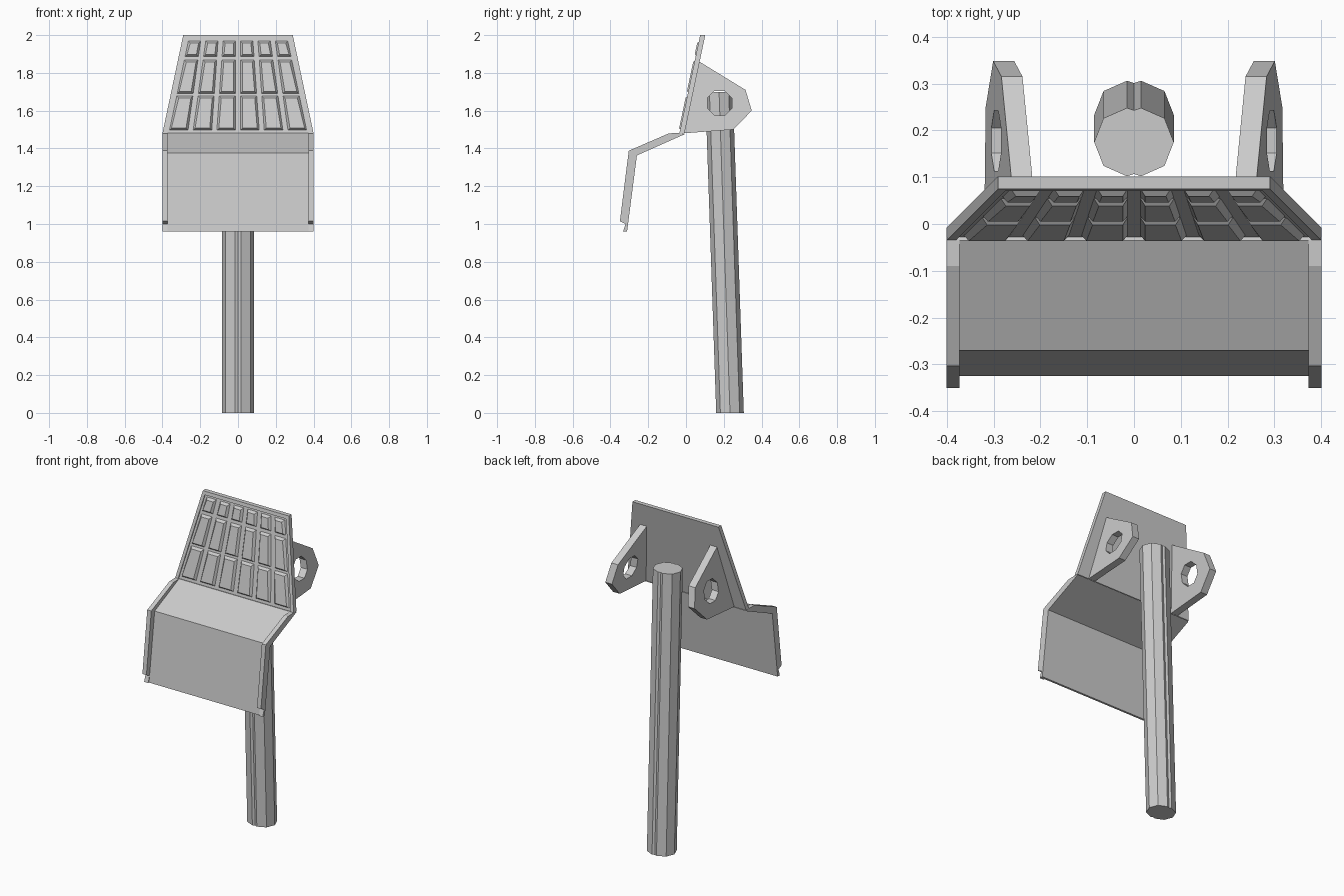
import bpy, bmesh, math
from mathutils import Vector

cube = bpy.data.objects.get("Cube")
if cube:
    bpy.data.objects.remove(cube, do_unlink=True)

GREY = (0.6, 0.6, 0.6, 1.0)
metal = bpy.data.materials.new("light grey")
metal.use_nodes = True
metal.diffuse_color = GREY
for node in metal.node_tree.nodes:
    if node.type == 'BSDF_PRINCIPLED':
        node.inputs["Base Color"].default_value = GREY


def loft(name, ring_a, ring_b):
    """Closed solid between two matching rings of points."""
    bm = bmesh.new()
    a = [bm.verts.new(p) for p in ring_a]
    b = [bm.verts.new(p) for p in ring_b]
    bm.faces.new(a)
    bm.faces.new(b[::-1])
    n = len(a)
    for i in range(n):
        j = (i + 1) % n
        bm.faces.new((a[i], b[i], b[j], a[j]))
    bmesh.ops.recalc_face_normals(bm, faces=bm.faces)
    mesh = bpy.data.meshes.new(name)
    bm.to_mesh(mesh)
    bm.free()
    mesh.materials.append(metal)
    obj = bpy.data.objects.new(name, mesh)
    bpy.context.collection.objects.link(obj)
    return obj


def extrude_x(name, profile, x0, x1):
    return loft(name, [(x0, y, z) for y, z in profile], [(x1, y, z) for y, z in profile])


# Leaning upper plate: front surface and half width at a given height
LOW, HIGH, SLOPE = 1.48, 2.0, 0.2115


def front_y(z):
    return -0.035 + (z - LOW) * SLOPE


def half_width(z):
    return 0.40 - (z - LOW) * SLOPE


def slab(name, corners, near, far, inset=0.0):
    """Solid lying on the leaning plate; the near face shrinks by inset."""
    cx = sum(c[0] for c in corners) / len(corners)
    cz = sum(c[1] for c in corners) / len(corners)
    back = [(x, front_y(z) + far, z) for x, z in corners]
    front = []
    for x, z in corners:
        x2 = x - math.copysign(inset, x - cx)
        z2 = z - math.copysign(inset, z - cz)
        front.append((x2, front_y(z2) + near, z2))
    return loft(name, front, back)


def band(left, right, z0, z1):
    """Four corners between two width functions."""
    return [(left(z0), z0), (right(z0), z0), (right(z1), z1), (left(z1), z1)]


slab("upper_plate", band(lambda z: -half_width(z), half_width, LOW, HIGH), 0.007, 0.027)
RIM = 0.02
slab("top_rim", band(lambda z: -half_width(z), half_width, HIGH - RIM, HIGH), 0.0, 0.01)
for side, label in ((1, "left"), (-1, "right")):
    slab(label + "_plate_rim", band(lambda z: side * half_width(z),
         lambda z: side * (half_width(z) - RIM), LOW, HIGH - RIM), 0.0, 0.01)

# Raised grip blocks in rows, tapering with the plate
for row, (z0, z1) in enumerate(((1.495, 1.68), (1.69, 1.87), (1.885, 1.97))):
    for col in range(-3, 3):
        left = lambda z: col / 3 * (half_width(z) - 0.02) + 0.012
        right = lambda z: (col + 1) / 3 * (half_width(z) - 0.02) - 0.012
        slab(f"grip_block_{row}_{col + 3}", band(left, right, z0, z1), -0.007, 0.009, 0.012)

# Bent lower panel with raised side rims
back_edge = [(-0.312, 0.96), (-0.26, 1.363), (-0.008, 1.475)]
extrude_x("lower_panel", back_edge + [(-0.035, 1.482), (-0.27, 1.375), (-0.325, 0.96)],
          -0.375, 0.375)
rim_profile = back_edge + [(-0.035, 1.482), (-0.09, 1.48), (-0.303, 1.388),
                           (-0.35, 1.015), (-0.32, 1.0), (-0.333, 0.96)]
for side, label in ((1, "left"), (-1, "right")):
    extrude_x(label + "_lower_rim", rim_profile, side * 0.373, side * 0.40)

# Leaning mounting lugs with an eight-sided hole
lug_profile = [(-0.015, 1.48), (0.25, 1.50), (0.348, 1.60), (0.315, 1.71), (0.07, 1.86)]
for side, label in ((1, "left"), (-1, "right")):
    def lug_point(y, z, depth):
        return (side * (0.32 - 0.16 * (z - LOW) - depth), y, z)
    lug = loft(label + "_lug", [lug_point(y, z, 0) for y, z in lug_profile],
               [lug_point(y, z, 0.045) for y, z in lug_profile])
    hole = []
    for i in range(8):
        a = math.radians(22.5 + 45 * i)
        hole.append((0.178 + 0.07 * math.cos(a), 1.64 + 0.07 * math.sin(a)))
    cutter = extrude_x(label + "_hole_cutter", hole, side * 0.15, side * 0.40)
    cutter.hide_render = True
    mod = lug.modifiers.new("hole", 'BOOLEAN')
    mod.operation, mod.solver, mod.object = 'DIFFERENCE', 'EXACT', cutter
    bpy.context.view_layer.update()
    cut = bpy.data.meshes.new_from_object(lug.evaluated_get(bpy.context.evaluated_depsgraph_get()))
    lug.modifiers.clear()
    lug.data = cut
    bpy.data.objects.remove(cutter, do_unlink=True)

# Faceted shaft with a shallow groove front and back
quarter = [(0.0, 0.068), (0.015, 0.073), (0.065, 0.051)]
half = quarter + [(0.085, 0.0)] + [(x, -y) for x, y in quarter[::-1]]
section = half + [(-x, y) for x, y in half[-2:0:-1]]
loft("shaft", [(x, y + 0.233, 0.0) for x, y in section],
     [(x, y + 0.175, 1.70) for x, y in section])
